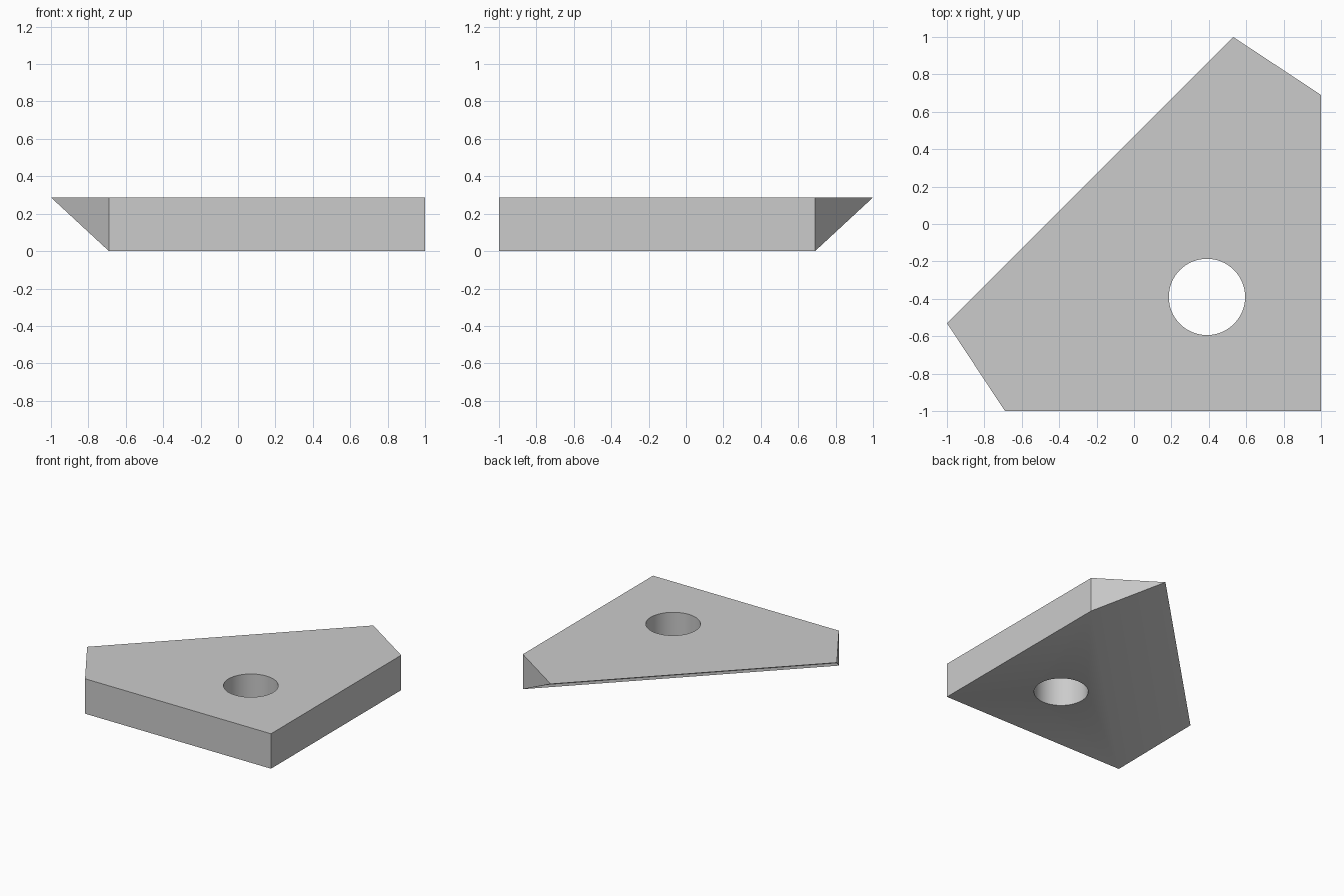
import bpy
import bmesh
import math

cube = bpy.data.objects.get("Cube")
if cube:
    bpy.data.objects.remove(cube, do_unlink=True)

THICK = 0.287
HOLE = (0.39, -0.39)
HOLE_RADIUS = 0.204

# Plain grey material
grey = bpy.data.materials.new("plain grey")
grey.use_nodes = True
colour = (0.6, 0.6, 0.6, 1)
grey.diffuse_color = colour
grey.node_tree.nodes["Principled BSDF"].inputs["Base Color"].default_value = colour

# Wedge plate: the triangular base and the wider pentagonal top share three
# corners; the hull between them gives the undercut diagonal side
base = [(-0.69, -1), (1, -1), (1, 0.69)]
top = base + [(0.53, 1), (-1, -0.53)]
bm = bmesh.new()
for x, y in base:
    bm.verts.new((x, y, 0))
for x, y in top:
    bm.verts.new((x, y, THICK))
bmesh.ops.convex_hull(bm, input=bm.verts[:])
bmesh.ops.dissolve_limit(bm, angle_limit=math.radians(2),
                         verts=bm.verts[:], edges=bm.edges[:])
bmesh.ops.recalc_face_normals(bm, faces=bm.faces[:])
mesh = bpy.data.meshes.new("wedge_plate")
bm.to_mesh(mesh)
bm.free()
mesh.materials.append(grey)
plate = bpy.data.objects.new("wedge_plate", mesh)
bpy.context.collection.objects.link(plate)

# Round through hole
bpy.ops.mesh.primitive_cylinder_add(vertices=64, radius=HOLE_RADIUS, depth=1,
                                    location=(*HOLE, THICK / 2))
cutter = bpy.context.object
cutter.name = "hole_cutter"
cutter.hide_render = True
cutter.data.materials.append(grey)

bpy.ops.object.select_all(action='DESELECT')
plate.select_set(True)
bpy.context.view_layer.objects.active = plate
cut = plate.modifiers.new("through_hole", 'BOOLEAN')
cut.operation = 'DIFFERENCE'
cut.solver = 'EXACT'
cut.object = cutter
bpy.ops.object.modifier_apply(modifier=cut.name)
bpy.data.objects.remove(cutter, do_unlink=True)

# Smooth hole wall, crisp outer edges
bpy.ops.object.shade_smooth_by_angle(angle=math.radians(30))
